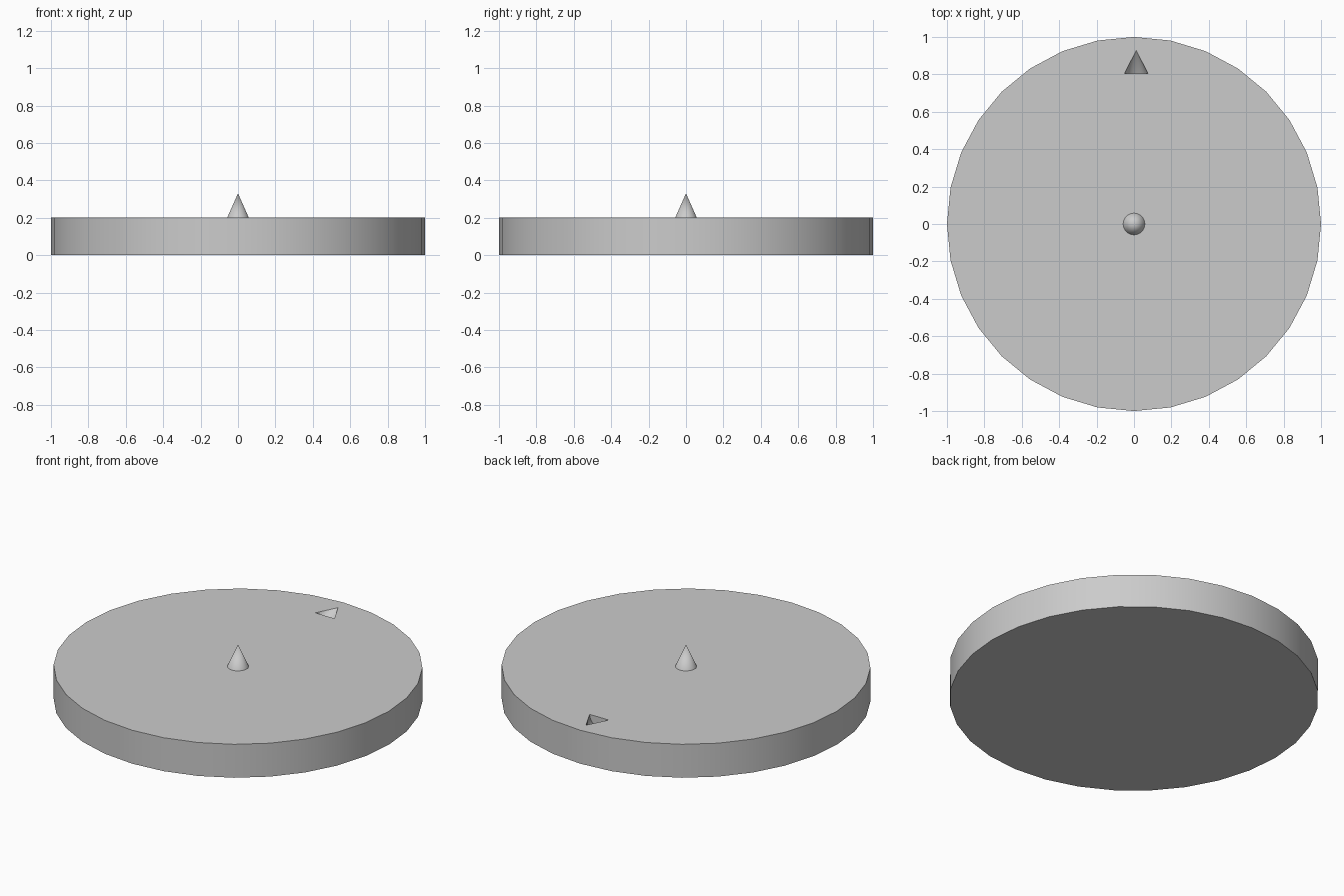
import bpy
import math

cube = bpy.data.objects.get("Cube")
if cube:
    bpy.data.objects.remove(cube, do_unlink=True)

THICK = 0.2
SIDES = 32

grey = bpy.data.materials.new("plain grey")
grey.use_nodes = True
colour = (0.6, 0.6, 0.6, 1)
grey.diffuse_color = colour
grey.node_tree.nodes["Principled BSDF"].inputs["Base Color"].default_value = colour


def cone(name, radius, height, location, rotation=(0, 0, 0)):
    bpy.ops.mesh.primitive_cone_add(vertices=SIDES, radius1=radius, radius2=0,
                                    depth=height, location=location, rotation=rotation)
    obj = bpy.context.object
    obj.name = name
    obj.data.materials.append(grey)
    return obj


# Pointed recess near the back rim: a cone lying half sunk in the top, tip to the back
cutter = cone("pointer_cutter", 0.063, 0.125, (0.012, 0.866, THICK), (-math.pi / 2, 0, 0))
cutter.hide_render = True

# Round base
bpy.ops.mesh.primitive_cylinder_add(vertices=SIDES, radius=1, depth=THICK,
                                    location=(0, 0, THICK / 2))
base = bpy.context.object
base.name = "round_base"
base.data.materials.append(grey)
cut = base.modifiers.new("pointer_recess", "BOOLEAN")
cut.operation = "DIFFERENCE"
cut.solver = "EXACT"
cut.object = cutter
bpy.ops.object.modifier_apply(modifier=cut.name)
bpy.data.objects.remove(cutter, do_unlink=True)

# Centre spike
spike = cone("centre_spike", 0.058, 0.13, (0, 0, THICK + 0.065))

# Smooth round walls, sharp rims
for obj in (base, spike):
    bpy.ops.object.select_all(action="DESELECT")
    obj.select_set(True)
    bpy.context.view_layer.objects.active = obj
    bpy.ops.object.shade_smooth_by_angle(angle=math.radians(30))
